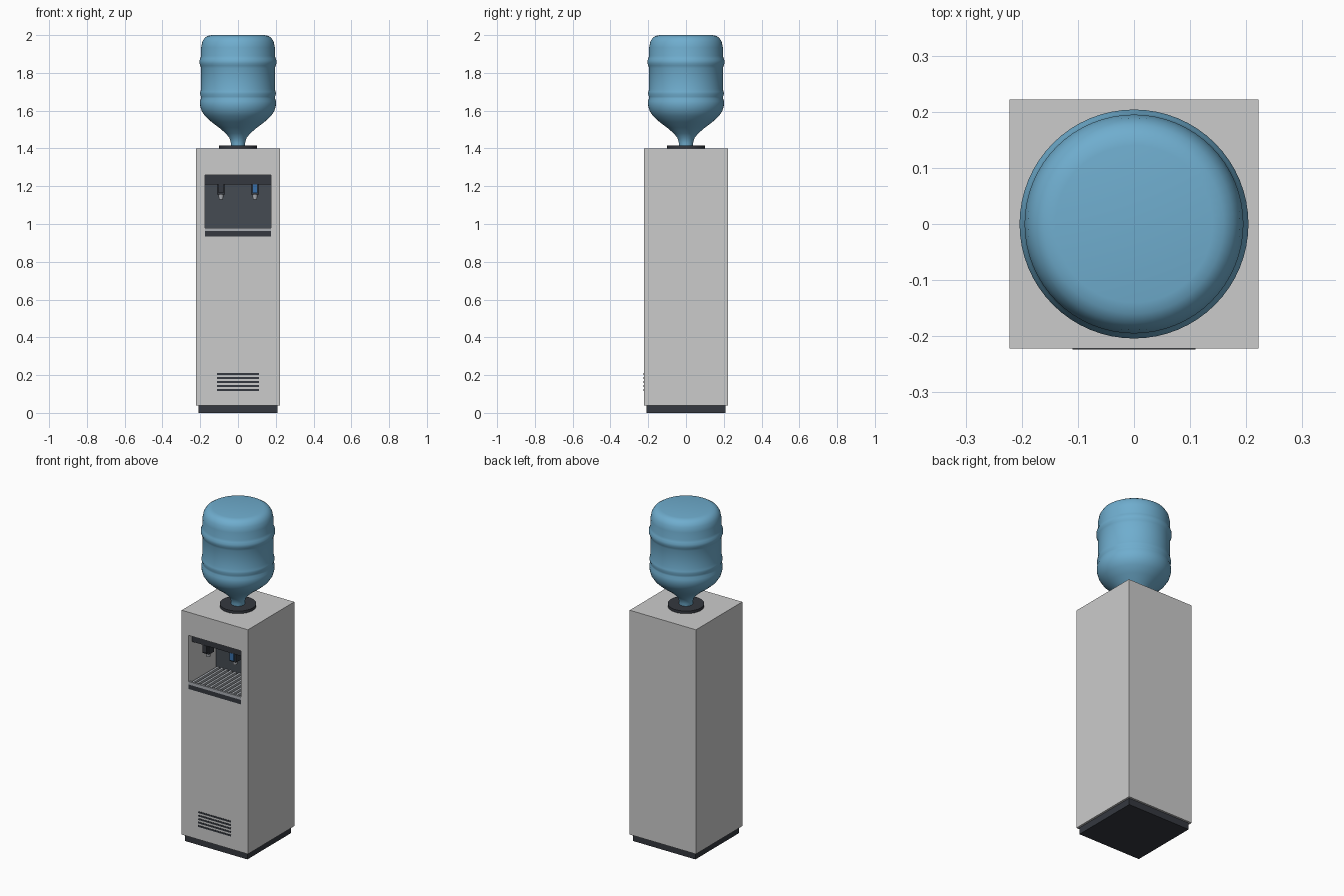
import bpy, bmesh, math

if "Cube" in bpy.data.objects:
    bpy.data.objects.remove(bpy.data.objects["Cube"])


def material(name, rgb):
    m = bpy.data.materials.new(name)
    m.diffuse_color = (*rgb, 1)
    m.use_nodes = True
    m.node_tree.nodes["Principled BSDF"].inputs["Base Color"].default_value = m.diffuse_color
    return m


WHITE = material("white_shell", (0.78, 0.78, 0.78))
DARK = material("dark_plastic", (0.035, 0.04, 0.05))
SLATE = material("slate_liner", (0.06, 0.07, 0.085))
STEEL = material("steel", (0.4, 0.42, 0.45))
BLUE = material("bottle_blue", (0.16, 0.42, 0.62))
COLD = material("cold_blue", (0.04, 0.16, 0.4))


def finish(name, bm, mat):
    bmesh.ops.recalc_face_normals(bm, faces=bm.faces)
    me = bpy.data.meshes.new(name)
    bm.to_mesh(me)
    bm.free()
    ob = bpy.data.objects.new(name, me)
    bpy.context.collection.objects.link(ob)
    me.materials.append(mat)
    bpy.ops.object.select_all(action='DESELECT')
    bpy.context.view_layer.objects.active = ob
    ob.select_set(True)
    bpy.ops.object.shade_smooth_by_angle(angle=math.radians(35))
    return ob


def box(name, x, y, z, mat):
    bm = bmesh.new()
    bmesh.ops.create_cube(bm, size=1)
    for v in bm.verts:
        v.co = [lo + (c + 0.5) * (hi - lo) for c, (lo, hi) in zip(v.co, (x, y, z))]
    return finish(name, bm, mat)


def prism(name, outline, z0, z1, mat):
    bm = bmesh.new()
    face = bm.faces.new([bm.verts.new((x, y, z0)) for x, y in outline])
    ext = bmesh.ops.extrude_face_region(bm, geom=[face])
    for v in ext["geom"]:
        if isinstance(v, bmesh.types.BMVert):
            v.co.z = z1
    if len(bm.faces) == len(outline) + 1:
        bm.faces.new([v for v in bm.verts if v.co.z == z0][:len(outline)])
    return finish(name, bm, mat)


def lathe(name, profile, mat, cx=0, cy=0, steps=64):
    bm = bmesh.new()
    verts = [bm.verts.new((cx + r, cy, z)) for r, z in profile]
    edges = [bm.edges.new(p) for p in zip(verts, verts[1:])]
    bmesh.ops.spin(bm, geom=verts + edges, cent=(cx, cy, 0), axis=(0, 0, 1),
                   angle=math.tau, steps=steps)
    bmesh.ops.remove_doubles(bm, verts=bm.verts, dist=1e-5)
    return finish(name, bm, mat)


W = 0.222      # cabinet half width
R = 0.175      # alcove half width
BACK = 0.05    # alcove back wall

# Cabinet: plinth, lower body, U-shaped alcove section, head
box("plinth", (-0.21, 0.21), (-0.21, 0.21), (0, 0.04), DARK)
box("lower_cabinet", (-W, W), (-W, W), (0.04, 0.935), WHITE)
prism("alcove_shell", [(-W, -W), (-R, -W), (-R, BACK), (R, BACK),
                       (R, -W), (W, -W), (W, W), (-W, W)], 0.935, 1.26, WHITE)
box("cabinet_head", (-W, W), (-W, W), (1.26, 1.40), WHITE)

# Alcove lining and tap header
box("alcove_back_panel", (-R, R), (BACK - 0.01, BACK + 0.005), (0.935, 1.26), SLATE)
box("tap_header", (-R, R), (-0.19, BACK), (1.21, 1.26), DARK)

# Drip tray with front bar and grille slats running front to back
box("drip_tray", (-R, R), (-W, BACK), (0.935, 0.962), DARK)
box("tray_front_bar", (-R, R), (-W, -W + 0.012), (0.962, 0.98), STEEL)
for i in range(12):
    x = -0.16 + i * 0.32 / 11
    box(f"grille_slat_{i + 1}", (x - 0.007, x + 0.007), (-W + 0.012, BACK - 0.01),
        (0.962, 0.975), STEEL)

# Pair of taps: body, nozzle and lever
for side, x, mat in (("left", -0.09, DARK), ("right", 0.09, COLD)):
    y = -0.155
    box(f"{side}_tap_body", (x - 0.021, x + 0.021), (y - 0.025, y + 0.025),
        (1.155, 1.215), DARK)
    box(f"{side}_tap_lever", (x - 0.014, x + 0.014), (y - 0.036, y - 0.025),
        (1.165, 1.21), mat)
    lathe(f"{side}_tap_nozzle", [(0, 1.16), (0.014, 1.16), (0.011, 1.13), (0, 1.13)],
          STEEL, x, y, 24)

# Ventilation slots low on the front
for i in range(5):
    z = 0.122 + i * 0.021
    box(f"vent_slot_{i + 1}", (-0.11, 0.11), (-W - 0.002, -W + 0.01),
        (z - 0.005, z + 0.005), DARK)

# Collar and upturned bottle
lathe("bottle_collar", [(0, 1.39), (0.1, 1.39), (0.1, 1.416), (0, 1.416)], DARK)
lathe("water_bottle", [
    (0, 1.40), (0.038, 1.40), (0.038, 1.43), (0.045, 1.455), (0.065, 1.48),
    (0.10, 1.51), (0.14, 1.54), (0.175, 1.572), (0.193, 1.60), (0.2, 1.625),
    (0.201, 1.65), (0.196, 1.664), (0.196, 1.674), (0.201, 1.688), (0.199, 1.70),
    (0.195, 1.715), (0.195, 1.825), (0.199, 1.838), (0.204, 1.85), (0.204, 1.865),
    (0.199, 1.877), (0.195, 1.89), (0.195, 1.935), (0.189, 1.965), (0.177, 1.985),
    (0.160, 1.996), (0.14, 2.0), (0, 2.0)], BLUE)
